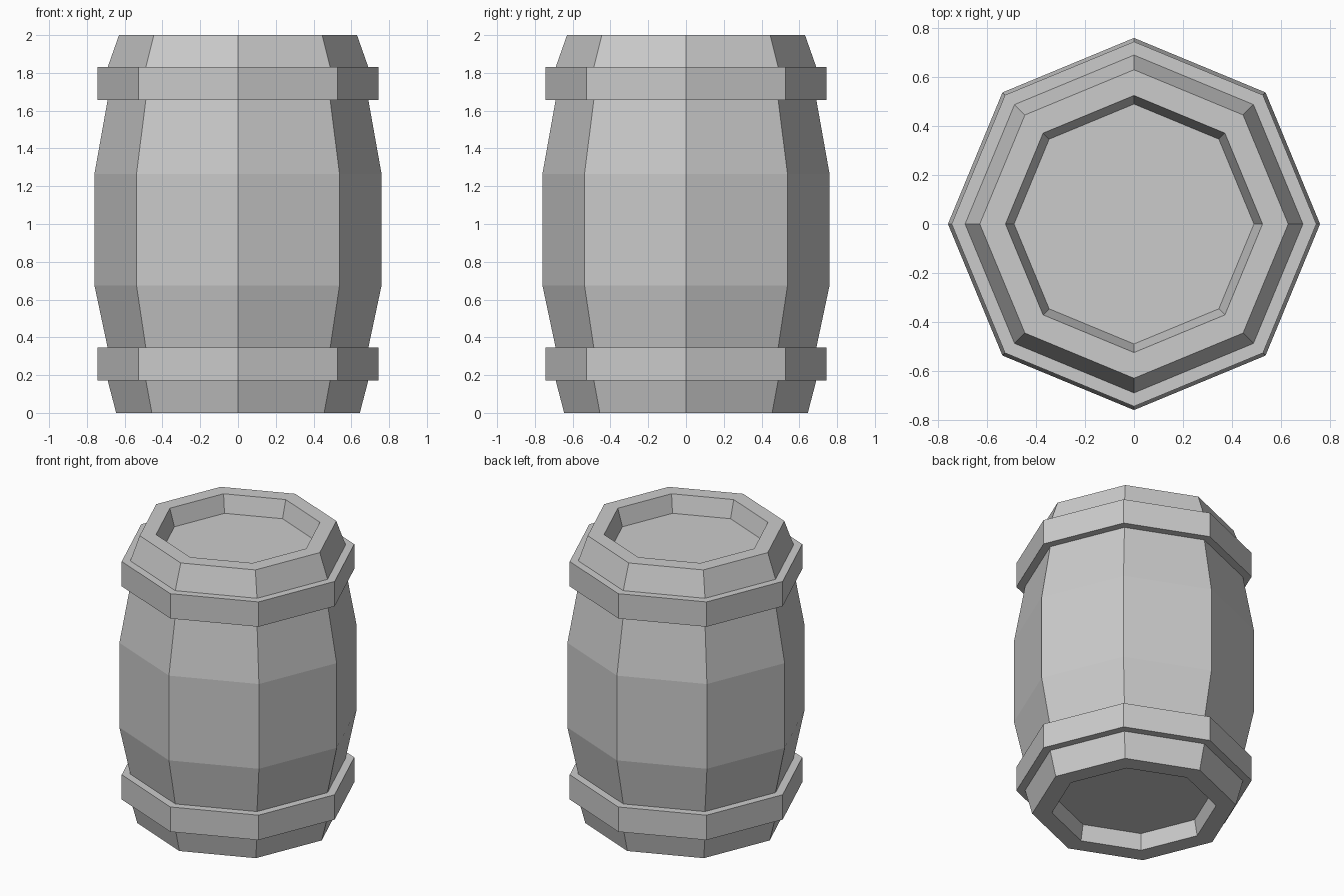
import bpy, bmesh, math
from mathutils import Vector

if "Cube" in bpy.data.objects:
    bpy.data.objects.remove(bpy.data.objects["Cube"])

SIDES = 8


def lathe(name, profile):
    """Revolve an (radius, z) profile into a flat-faced octagonal solid."""
    bm = bmesh.new()
    rings = []
    for r, z in profile:
        rings.append([bm.verts.new((r * math.cos(i * math.tau / SIDES),
                                    r * math.sin(i * math.tau / SIDES), z))
                      for i in range(SIDES)])
    for a, b in zip(rings, rings[1:]):
        for i in range(SIDES):
            j = (i + 1) % SIDES
            bm.faces.new((a[i], a[j], b[j], b[i]))
    # flat lids closing both ends of the profile
    bm.faces.new(rings[0][::-1])
    bm.faces.new(rings[-1])
    bmesh.ops.recalc_face_normals(bm, faces=bm.faces[:])
    mesh = bpy.data.meshes.new(name)
    bm.to_mesh(mesh)
    bm.free()
    obj = bpy.data.objects.new(name, mesh)
    bpy.context.collection.objects.link(obj)
    return obj


def hoop(z0, z1, r_in=0.69, r_out=0.745):
    """Raised band stepping out of the stave wall."""
    return [(r_in, z0), (r_out, z0), (r_out, z1), (r_in, z1)]


# Recessed bottom lid, lower chime, hoops, bulging staves, upper chime, recessed top lid
bottom = [(0.50, 0.11), (0.52, 0.0), (0.645, 0.0)]
staves = [(0.76, 0.675), (0.76, 1.265)]
top = [(0.63, 2.0), (0.525, 2.0), (0.49, 1.88)]

lathe("barrel", bottom + hoop(0.172, 0.345) + staves + hoop(1.657, 1.83) + top)
